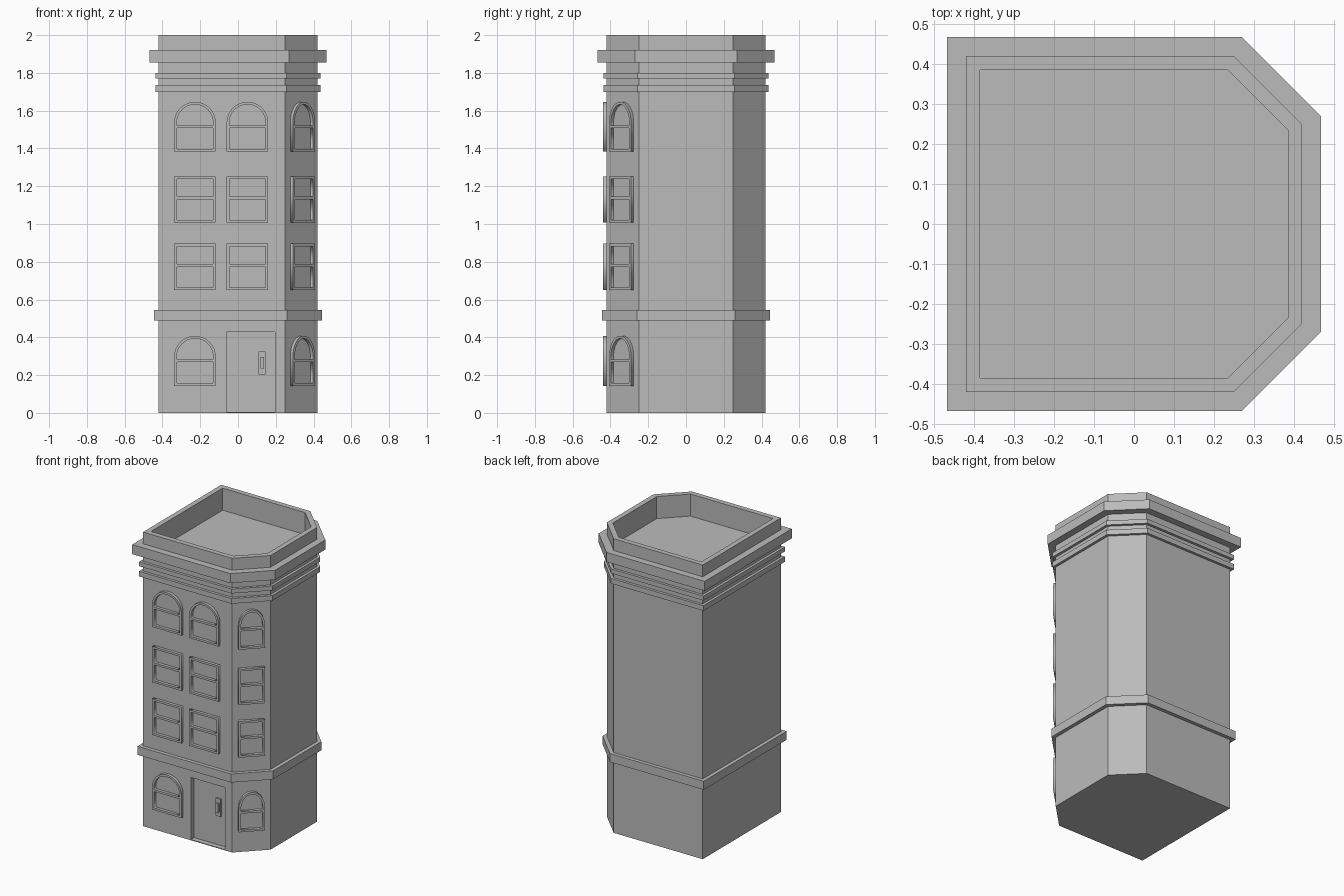
import bpy, bmesh, math
from mathutils import Matrix, Vector

if "Cube" in bpy.data.objects:
    bpy.data.objects.remove(bpy.data.objects["Cube"], do_unlink=True)

stone = bpy.data.materials.new("grey stone")
stone.use_nodes = True
GREY = (0.5, 0.5, 0.5, 1)
stone.diffuse_color = GREY
stone.node_tree.nodes["Principled BSDF"].inputs["Base Color"].default_value = GREY

HALF, CUT = 0.42, 0.25      # wall half width, start of the cut corners
RELIEF = 0.02               # how far window frames stand out


def footprint(d):
    """Square plan with two cut corners, grown outwards by d."""
    a, c = HALF + d, CUT + d * math.tan(math.pi / 8)
    return [(-a, -a), (c, -a), (a, -c), (a, c), (c, a), (-a, a)]


def prism(name, outline, z0, z1):
    bm = bmesh.new()
    base = bm.faces.new([bm.verts.new((x, y, z0)) for x, y in outline])
    top = bmesh.ops.extrude_face_region(bm, geom=[base])["geom"]
    bmesh.ops.translate(bm, vec=(0, 0, z1 - z0),
                        verts=[v for v in top if isinstance(v, bmesh.types.BMVert)])
    bmesh.ops.recalc_face_normals(bm, faces=bm.faces)
    mesh = bpy.data.meshes.new(name)
    bm.to_mesh(mesh)
    bm.free()
    mesh.materials.append(stone)
    ob = bpy.data.objects.new(name, mesh)
    bpy.context.collection.objects.link(ob)
    return ob


def block(name, x0, x1, y0, y1, z0, z1):
    return prism(name, [(x0, y0), (x1, y0), (x1, y1), (x0, y1)], z0, z1)


def carve(ob, cutter):
    mod = ob.modifiers.new("carve", "BOOLEAN")
    mod.operation, mod.object, mod.solver = "DIFFERENCE", cutter, "EXACT"
    bpy.context.view_layer.objects.active = ob
    bpy.ops.object.modifier_apply(modifier=mod.name)
    bpy.data.objects.remove(cutter, do_unlink=True)


# Tower with sunken roof and door recess
tower = prism("tower_walls", footprint(0), 0, 2)
carve(tower, prism("roof_cutter", footprint(-0.035), 1.85, 2.1))
carve(tower, block("door_cutter", -0.06, 0.197, -0.5, -0.385, 0.005, 0.427))

# Ledge, mouldings and cornice
for name, d, z0, z1 in [("lower_ledge", 0.025, 0.488, 0.546),
                        ("lower_moulding", 0.018, 1.70, 1.735),
                        ("upper_moulding", 0.018, 1.77, 1.80),
                        ("cornice", 0.048, 1.855, 1.92)]:
    ring = prism(name, footprint(d), z0, z1)
    carve(ring, prism("ring_cutter", footprint(-0.015), z0 - 0.1, z1 + 0.1))

# Door handle
block("handle_plate", 0.109, 0.146, -0.395, -0.38, 0.204, 0.324)
block("handle_grip", 0.118, 0.137, -0.41, -0.39, 0.235, 0.295)


def pane(w, z0, z1, arch):
    """Outline of width w, its top arched over the given rise."""
    pts = [(-w / 2, z0), (w / 2, z0)]
    if not arch:
        return pts + [(w / 2, z1), (-w / 2, z1)]
    steps = 16
    return pts + [(w / 2 * math.cos(math.pi * i / steps),
                   z1 - arch + arch * math.sin(math.pi * i / steps))
                  for i in range(steps + 1)]


def window(name, w, z0, z1, arched, place):
    """Frame with an upper and a lower opening."""
    t = 0.014
    mid = z0 + (z1 - z0) * (0.5 if arched else 0.53)
    rise = 0.11 if arched else 0
    loops = [pane(w, z0, z1, rise),
             pane(w - 2 * t, z0 + t, mid - t / 2, 0),
             pane(w - 2 * t, mid + t / 2, z1 - t, rise and rise - t)]
    curve = bpy.data.curves.new(name, "CURVE")
    curve.dimensions, curve.fill_mode = "2D", "BOTH"
    curve.extrude = RELIEF / 2
    for loop in loops:
        spline = curve.splines.new("POLY")
        spline.points.add(len(loop) - 1)
        for point, (x, y) in zip(spline.points, loop):
            point.co = (x, y, 0, 1)
        spline.use_cyclic_u = True
    curve.materials.append(stone)
    ob = bpy.data.objects.new(name, curve)
    ob.matrix_world = place
    bpy.context.collection.objects.link(ob)
    bpy.ops.object.select_all(action="DESELECT")
    ob.select_set(True)
    bpy.context.view_layer.objects.active = ob
    bpy.ops.object.convert(target="MESH")


def on_wall(x, y, turn):
    spin = Matrix.Rotation(turn, 4, "Z")
    out = spin @ Vector((0, -RELIEF / 2, 0))
    return Matrix.Translation(Vector((x, y, 0)) + out) @ spin @ Matrix.Rotation(math.pi / 2, 4, "X")


# Windows by storey: two columns on the front, one on the cut corner
mid_corner = (HALF + CUT) / 2
columns = [("left_column", 0.22, on_wall(-0.228, -HALF, 0)),
           ("middle_column", 0.22, on_wall(0.05, -HALF, 0)),
           ("corner", 0.165, on_wall(mid_corner, -mid_corner, math.pi / 4))]
storeys = [("ground", 0.143, 0.408, True), ("first", 0.65, 0.896, False),
           ("second", 1.008, 1.252, False), ("top", 1.384, 1.647, True)]
for floor, z0, z1, arched in storeys:
    for column, w, place in columns:
        if (floor, column) != ("ground", "middle_column"):
            window(f"{floor}_{column}_window", w, z0, z1, arched, place)
